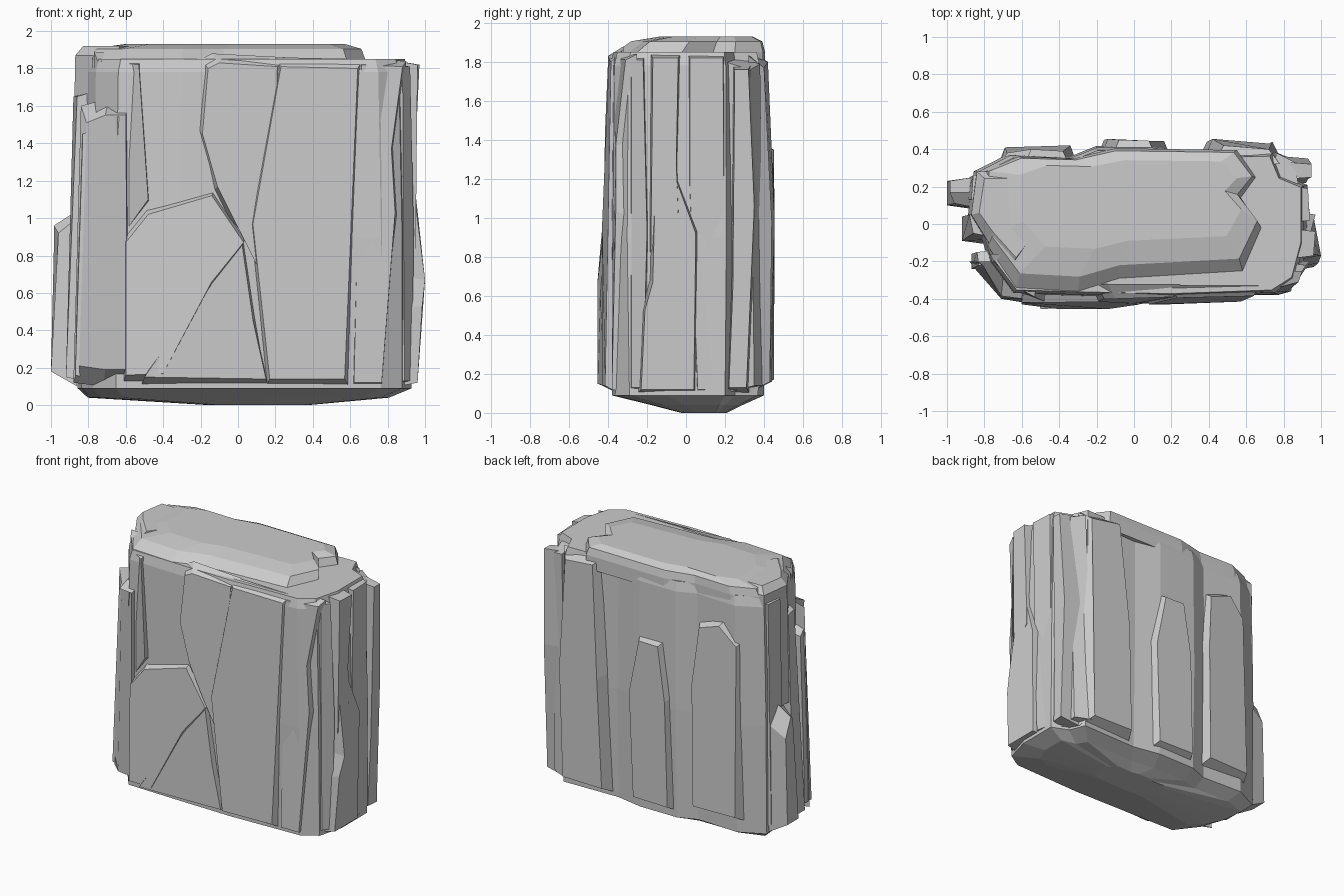
import bpy, bmesh
from math import copysign


def finish(name, bm):
    bmesh.ops.recalc_face_normals(bm, faces=bm.faces)
    me = bpy.data.meshes.new(name)
    bm.to_mesh(me)
    bm.free()
    ob = bpy.data.objects.new(name, me)
    bpy.context.collection.objects.link(ob)
    return ob


def loft(name, outline, rings):
    """Stack one plan outline; ring = (z, x scale, y scale, x shift, y shift)."""
    bm = bmesh.new()
    n = len(outline)
    loops = [[bm.verts.new((x * sx + dx, y * sy + dy, z)) for x, y in outline]
             for z, sx, sy, dx, dy in rings]
    for a, b in zip(loops, loops[1:]):
        for i in range(n):
            j = (i + 1) % n
            bm.faces.new((a[i], a[j], b[j], b[i]))
    bm.faces.new(loops[0][::-1])
    bm.faces.new(loops[-1])
    return finish(name, bm)


def slab(name, side, poly, base, bevel=(0.03, 0.05)):
    """Chipped slab on one side; poly = (position along side, z, outer depth)."""
    place = {"front": lambda a, d, z: (a, -d, z), "back": lambda a, d, z: (a, d, z),
             "left": lambda a, d, z: (-d, a, z), "right": lambda a, d, z: (d, a, z)}[side]
    n = len(poly)
    ca, cz = sum(p[0] for p in poly) / n, sum(p[1] for p in poly) / n
    bm = bmesh.new()
    inner = [bm.verts.new(place(a, base, z)) for a, z, d in poly]
    outer = [bm.verts.new(place(a - copysign(min(bevel[0], abs(a - ca)), a - ca), d,
                                z - copysign(min(bevel[1], abs(z - cz)), z - cz)))
             for a, z, d in poly]
    for i in range(n):
        j = (i + 1) % n
        bm.faces.new((inner[i], inner[j], outer[j], outer[i]))
    bm.faces.new(inner[::-1])
    bm.faces.new(outer)
    return finish(name, bm)


# main block, with a chamfered foot and rim
plan = [(-0.64, -0.36), (-0.3, -0.37), (0.2, -0.38), (0.75, -0.36), (0.86, -0.29),
        (0.91, -0.1), (0.91, 0.2), (0.79, 0.25), (0.74, 0.37), (0.3, 0.36), (0.1, 0.4),
        (-0.2, 0.40), (-0.34, 0.345), (-0.66, 0.36), (-0.84, 0.27), (-0.82, 0.0), (-0.76, -0.2)]
loft("rock_body", plan,
     [(0.0, 0.3, 0.3, 0.1, 0.09), (0.04, 0.92, 0.6, -0.03, 0.05), (0.09, 1.02, 1, 0, 0),
      (0.9, 1.02, 1.04, 0, 0), (1.78, 1, 1.02, 0, 0), (1.85, 0.98, 0.98, 0, 0)])

# raised plateau on top, sloping off at the front
top = [(-0.78, -0.12), (-0.63, -0.34), (-0.3, -0.36), (-0.08, -0.29), (0.58, -0.25),
       (0.68, -0.02), (0.57, 0.14), (0.65, 0.25), (0.55, 0.395), (-0.1, 0.405),
       (-0.32, 0.35), (-0.62, 0.36), (-0.8, 0.28)]
loft("top_plateau", top, [(1.75, 1.0, 1.0, 0, 0), (1.85, 1, 1, 0, 0),
                          (1.905, 0.97, 0.88, 0, 0.035), (1.93, 0.8, 0.62, 0.03, 0.09)])
loft("top_left_corner", [(-0.87, 0.05), (-0.79, -0.08), (-0.66, -0.25), (-0.5, 0.0),
                         (-0.55, 0.28), (-0.84, 0.28)],
     [(1.0, 1.02, 1, 0, 0), (1.87, 1, 1, 0, 0), (1.92, 0.94, 0.8, -0.01, 0.02)])

# front slabs, around the sunken panel at upper left
slab("front_left_rib", "front", [(-0.88, 0.12, 0.24), (-0.72, 0.1, 0.4), (-0.56, 0.1, 0.42),
     (-0.57, 1.64, 0.4), (-0.69, 1.64, 0.385), (-0.84, 1.6, 0.22)], 0.2, (0.03, 0.09))
slab("front_upper_left_panel", "front", [(-0.76, 0.8, 0.22), (-0.62, 0.85, 0.36), (-0.46, 1.05, 0.415),
     (-0.51, 1.87, 0.39), (-0.62, 1.88, 0.34), (-0.77, 1.89, 0.2)], 0.16, (0.02, 0.05))
slab("front_lower_panel", "front", [(-0.62, 0.1, 0.43), (-0.42, 0.11, 0.455), (-0.12, 0.6, 0.455),
     (0.05, 0.93, 0.43), (-0.12, 1.18, 0.415), (-0.5, 1.08, 0.42), (-0.62, 0.93, 0.42)], 0.3, (0.02, 0.06))
slab("front_foot_panel", "front", [(-0.52, 0.1, 0.455), (0.17, 0.09, 0.42), (0.1, 0.5, 0.42),
     (0.04, 0.92, 0.42), (-0.2, 0.66, 0.44)], 0.33, (0.02, 0.05))
slab("front_middle_panel", "front", [(0.24, 0.5, 0.41), (0.25, 1.86, 0.39), (-0.14, 1.88, 0.40),
     (-0.2, 1.85, 0.40), (-0.23, 1.5, 0.415), (-0.15, 1.12, 0.42), (0.04, 0.9, 0.425)], 0.32, (0.04, 0.05))
slab("front_right_panel", "front", [(0.14, 0.09, 0.43), (0.6, 0.09, 0.415), (0.67, 1.85, 0.385),
     (0.2, 1.86, 0.395), (0.05, 0.95, 0.43)], 0.33, (0.03, 0.05))
slab("front_right_edge", "front", [(0.6, 0.09, 0.38), (0.77, 0.09, 0.38), (0.86, 1.0, 0.36),
     (0.84, 1.4, 0.36), (0.9, 1.84, 0.31), (0.64, 1.85, 0.37)], 0.25, (0.02, 0.03))

# right end ribs
slab("right_front_rib", "right", [(-0.3, 0.1, 0.89), (-0.2, 0.1, 0.93), (-0.18, 0.9, 0.94),
     (-0.2, 1.84, 0.92), (-0.3, 1.84, 0.88)], 0.75, (0.02, 0.03))
slab("right_top_rib", "right", [(-0.2, 0.8, 0.95), (-0.02, 1.0, 0.95), (-0.03, 1.25, 0.945),
     (-0.02, 1.85, 0.97), (-0.19, 1.85, 0.96)], 0.8, (0.02, 0.03))
slab("right_bulge", "right", [(-0.26, 0.09, 0.96), (0.07, 0.09, 0.96), (0.08, 0.95, 0.97),
     (-0.03, 1.25, 0.94), (-0.19, 1.1, 0.95), (-0.2, 0.7, 1.0), (-0.24, 0.5, 0.985)], 0.8, (0.03, 0.03))
slab("right_middle_rib", "right", [(0.04, 0.09, 0.94), (0.22, 0.09, 0.92), (0.21, 1.85, 0.93),
     (0.0, 1.85, 0.94), (0.0, 1.2, 0.93)], 0.8, (0.02, 0.03))
slab("right_back_rib", "right", [(0.2, 0.09, 0.92), (0.33, 0.09, 0.93), (0.37, 1.1, 0.93),
     (0.34, 1.8, 0.95), (0.23, 1.8, 0.95), (0.22, 0.6, 0.93)], 0.7, (0.02, 0.04))

# back slabs
slab("back_left_slab", "back", [(-0.74, 0.15, 0.41), (-0.3, 0.15, 0.42), (-0.29, 1.2, 0.42),
     (-0.33, 1.62, 0.39), (-0.6, 1.68, 0.40), (-0.73, 1.55, 0.38)], 0.28, (0.05, 0.07))
slab("back_middle_rib", "back", [(-0.2, 0.12, 0.45), (0.17, 0.12, 0.44), (0.2, 1.0, 0.445),
     (0.12, 1.4, 0.445), (-0.12, 1.4, 0.45), (-0.18, 1.0, 0.455)], 0.35, (0.04, 0.05))
slab("back_right_slab", "back", [(0.33, 0.1, 0.44), (0.78, 0.1, 0.43), (0.8, 1.0, 0.44),
     (0.78, 1.83, 0.40), (0.42, 1.86, 0.42), (0.36, 1.0, 0.455)], 0.32, (0.06, 0.06))
slab("back_corner_rib", "back", [(0.7, 0.1, 0.4), (0.86, 0.1, 0.35), (0.88, 1.8, 0.33),
     (0.74, 1.83, 0.38)], 0.2, (0.02, 0.04))

# left end ribs
slab("left_low_slab", "left", [(0.08, 0.1, 1.0), (0.25, 0.1, 1.0), (0.25, 0.9, 0.985),
     (0.17, 1.04, 0.985), (0.09, 1.0, 0.96)], 0.86, (0.02, 0.08))
slab("left_middle_rib", "left", [(-0.12, 0.1, 0.92), (0.07, 0.1, 0.92), (0.08, 1.7, 0.88),
     (-0.08, 1.7, 0.86)], 0.7, (0.03, 0.05))
slab("left_front_rib", "left", [(-0.26, 0.11, 0.87), (-0.14, 0.11, 0.87), (-0.13, 1.45, 0.84),
     (-0.24, 1.5, 0.83)], 0.65, (0.02, 0.05))
slab("left_back_rib", "left", [(0.1, 0.1, 0.9), (0.28, 0.1, 0.88), (0.29, 1.85, 0.86),
     (0.1, 1.85, 0.87)], 0.7, (0.03, 0.05))
